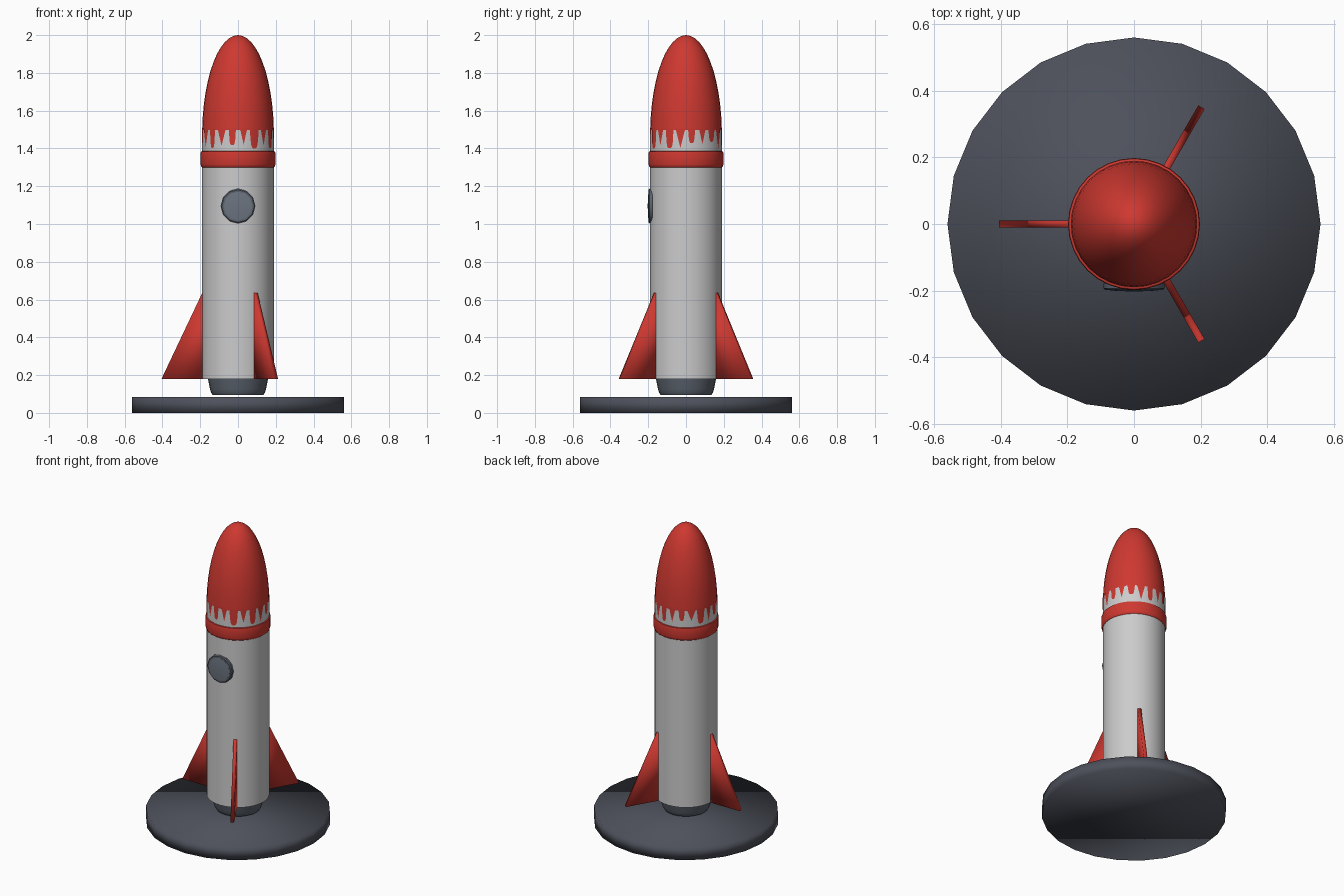
import bpy, bmesh, math, random
from mathutils import Matrix, Vector

if "Cube" in bpy.data.objects:
    bpy.data.objects.remove(bpy.data.objects["Cube"])

random.seed(4)


def material(name, rgb):
    m = bpy.data.materials.new(name)
    m.diffuse_color = (*rgb, 1)
    m.use_nodes = True
    m.node_tree.nodes["Principled BSDF"].inputs["Base Color"].default_value = m.diffuse_color
    return m


RED = material("red paint", (0.62, 0.04, 0.03))
WHITE = material("hull white", (0.60, 0.60, 0.61))
PAD = material("dark slate", (0.075, 0.082, 0.105))
STEEL = material("steel grey", (0.105, 0.125, 0.155))
GLASS = material("window grey", (0.15, 0.175, 0.215))


def finish(name, bm, mat, angle=None):
    bmesh.ops.recalc_face_normals(bm, faces=bm.faces[:])
    me = bpy.data.meshes.new(name)
    bm.to_mesh(me)
    bm.free()
    me.materials.append(mat)
    ob = bpy.data.objects.new(name, me)
    bpy.context.collection.objects.link(ob)
    bpy.ops.object.select_all(action='DESELECT')
    ob.select_set(True)
    bpy.context.view_layer.objects.active = ob
    if angle is None:
        bpy.ops.object.shade_smooth()
    else:
        bpy.ops.object.shade_smooth_by_angle(angle=math.radians(angle))
    return ob


def lathe(name, profile, sides, mat, angle=None, matrix=None):
    """Turn (radius, height) points around z and close both ends."""
    bm = bmesh.new()
    rings = []
    for r, z in profile:
        rings.append([bm.verts.new((r * math.cos(math.tau * i / sides),
                                    r * math.sin(math.tau * i / sides), z))
                      for i in range(sides)])
    for a, b in zip(rings, rings[1:]):
        for i in range(sides):
            j = (i + 1) % sides
            bm.faces.new((a[i], a[j], b[j], b[i]))
    for ring, (r, z) in ((rings[0], profile[0]), (rings[-1], profile[-1])):
        if r > 0.001:
            bm.faces.new(ring)
    bmesh.ops.remove_doubles(bm, verts=bm.verts[:], dist=1e-5)
    if matrix:
        bm.transform(matrix)
    return finish(name, bm, mat, angle)


# Launch pad and engine nozzle
lathe("launch_pad", [(0.56, 0), (0.56, 0.085)], 24, PAD)
lathe("engine_nozzle", [(0.135, 0.095), (0.143, 0.108), (0.148, 0.125),
                        (0.16, 0.185)], 24, STEEL, 50)

# Hull, nose cone and collar
lathe("hull", [(0.19, 0.18), (0.19, 1.5)], 32, WHITE, 40)
nose = [(0.19, 1.495)]
for k in range(1, 13):
    a = math.radians(3.25 + (90 - 3.25) * k / 12)
    nose.append((0.19 * math.cos(a), 1.47 + 0.53 * math.sin(a)))
lathe("nose_cone", nose, 32, RED, 40)
lathe("collar", [(0.186, 1.297), (0.194, 1.302), (0.198, 1.315), (0.198, 1.375),
                 (0.196, 1.383), (0.186, 1.387)], 32, RED, 50)

# Dripping paint edge: a thin sleeve whose lower rim alternates points and rounds
DRIPS, STEPS = 20, 16
bm = bmesh.new()
columns = []
for d in range(DRIPS):
    depth = random.uniform(0.06, 0.10)
    half = random.uniform(0.55, 0.85)
    rounded = d % 2 == 0
    for s in range(STEPS):
        t = abs(2 * s / STEPS - 1) / half
        drop = 0
        if t < 1:
            drop = depth * (math.sqrt(1 - t ** 4) if rounded else 1 - t)
        ang = math.tau * (d + s / STEPS) / DRIPS
        c, n = math.cos(ang) * 0.1915, math.sin(ang) * 0.1915
        columns.append((bm.verts.new((c, n, 1.506)),
                        bm.verts.new((c, n, 1.498 - drop))))
for i, (a, b) in enumerate(columns):
    c, d = columns[(i + 1) % len(columns)]
    bm.faces.new((a, b, d, c))
finish("paint_drips", bm, RED)

# Round window on the front
to_front = Matrix.Translation((0, 0, 1.095)) @ Matrix.Rotation(math.pi / 2, 4, 'X')
lathe("window_rim", [(0.092, 0.178), (0.092, 0.193), (0.086, 0.198),
                     (0.076, 0.198)], 12, STEEL, 35, to_front)
lathe("window_glass", [(0.077, 0.190), (0.076, 0.1985), (0.05, 0.201),
                       (0.0, 0.203)], 12, GLASS, 50, to_front)

# Three fins
for k, deg in enumerate((60, 180, 300)):
    bm = bmesh.new()
    outline = [(0.17, 0.18), (0.405, 0.18), (0.188, 0.638), (0.17, 0.638)]
    sides = [[bm.verts.new((x, y, z)) for x, z in outline] for y in (-0.011, 0.011)]
    bm.faces.new(sides[0])
    bm.faces.new(sides[1])
    for i in range(4):
        j = (i + 1) % 4
        bm.faces.new((sides[0][i], sides[0][j], sides[1][j], sides[1][i]))
    bm.transform(Matrix.Rotation(math.radians(deg), 4, 'Z'))
    finish(f"fin_{k + 1}", bm, RED)
